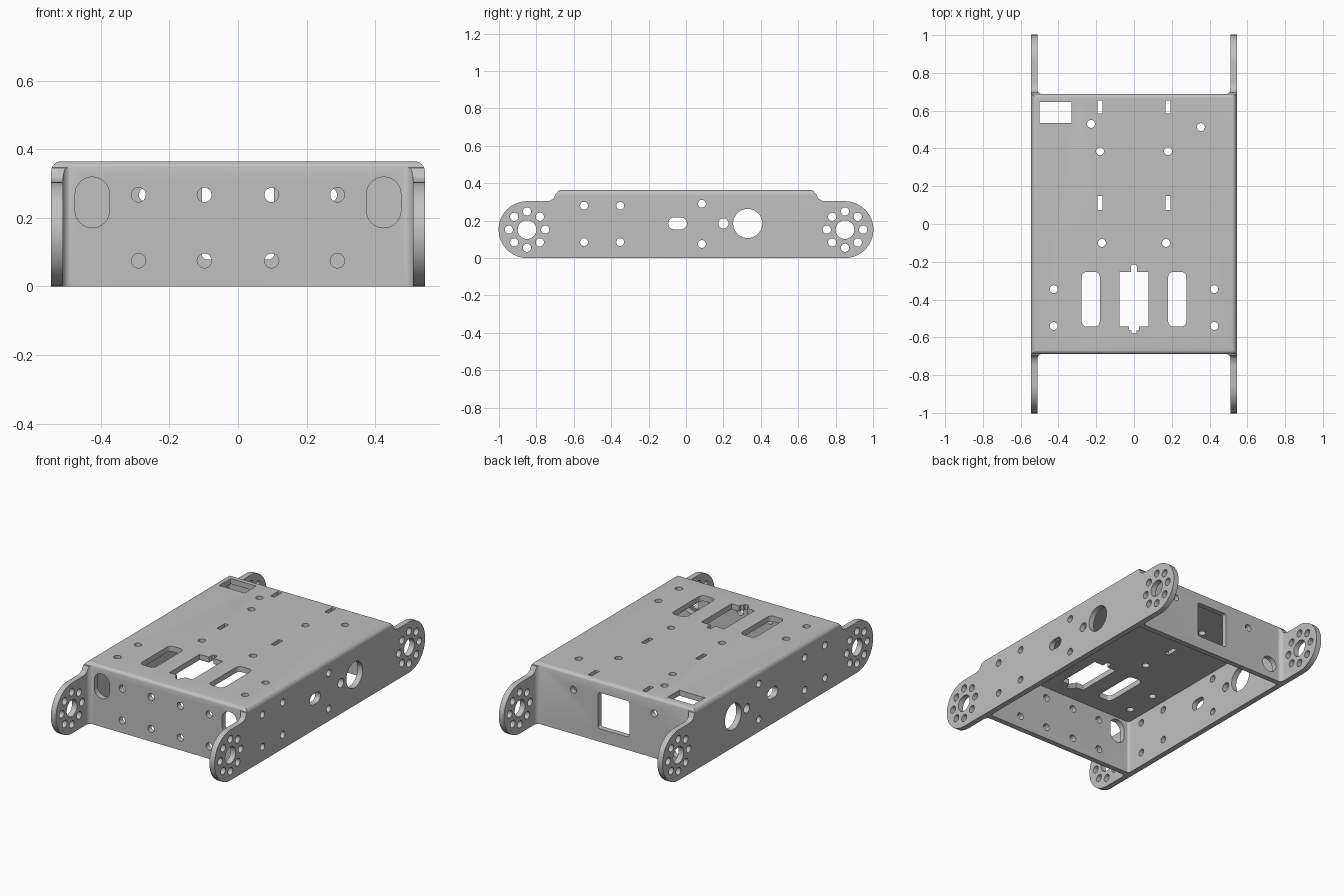
import bpy, bmesh
from math import sin, cos, pi, radians
from mathutils import Vector

cube = bpy.data.objects.get("Cube")
if cube:
    bpy.data.objects.remove(cube, do_unlink=True)

steel = bpy.data.materials.new("brushed grey metal")
steel.use_nodes = True
grey = (0.53, 0.53, 0.53, 1)
steel.diffuse_color = grey
steel.node_tree.nodes["Principled BSDF"].inputs["Base Color"].default_value = grey

# Main dimensions
HALF_W, INNER_W = 0.545, 0.511
PANEL_Y, INNER_Y = 0.688, 0.655
TOP, CEILING = 0.365, 0.332
HUB_Y, HUB_Z = 0.85, 0.152
HOLE = 0.021


def arc(cx, cy, r, start, end, n=8):
    steps = [radians(start + (end - start) * i / n) for i in range(n + 1)]
    return [(cx + r * cos(a), cy + r * sin(a)) for a in steps]


def rounded(cx, cy, w, h, r):
    x, y = w / 2 - r, h / 2 - r
    pts = []
    for i, (sx, sy) in enumerate(((1, 1), (-1, 1), (-1, -1), (1, -1))):
        pts += arc(cx + sx * x, cy + sy * y, r, 90 * i, 90 * i + 90)
    return [p for i, p in enumerate(pts)
            if (Vector(p) - Vector(pts[i - 1])).length > 1e-5]


def circle(cx, cy, r=HOLE, n=32):
    return arc(cx, cy, r, 0, 360, n)[:-1]


def rect(cx, cy, w, h):
    return [(cx + sx * w / 2, cy + sy * h / 2)
            for sx, sy in ((-1, -1), (1, -1), (1, 1), (-1, 1))]


def prism(bm, pts, axis, lo, hi):
    """Extrude a flat outline along one axis."""
    place = {"X": lambda u, v, d: (d, u, v),
             "Y": lambda u, v, d: (u, d, v),
             "Z": lambda u, v, d: (u, v, d)}[axis]
    ends = [[bm.verts.new(place(u, v, d)) for u, v in pts] for d in (lo, hi)]
    faces = [bm.faces.new(e) for e in ends]
    for i in range(len(pts)):
        faces.append(bm.faces.new((ends[0][i - 1], ends[0][i], ends[1][i], ends[1][i - 1])))
    bmesh.ops.recalc_face_normals(bm, faces=faces)


def make(name, prisms):
    bm = bmesh.new()
    for p in prisms:
        prism(bm, *p)
    mesh = bpy.data.meshes.new(name)
    bm.to_mesh(mesh)
    bm.free()
    mesh.materials.append(steel)
    obj = bpy.data.objects.new(name, mesh)
    bpy.context.collection.objects.link(obj)
    return obj


def combine(obj, operation, prisms):
    cutter = make("cutter", prisms)
    cutter.hide_render = True
    mod = obj.modifiers.new("cut", "BOOLEAN")
    mod.operation, mod.object, mod.solver = operation, cutter, "EXACT"
    bpy.context.view_layer.objects.active = obj
    bpy.ops.object.modifier_apply(modifier=mod.name)
    bpy.data.objects.remove(cutter, do_unlink=True)


def smooth(obj):
    bpy.ops.object.select_all(action="DESELECT")
    obj.select_set(True)
    bpy.context.view_layer.objects.active = obj
    bpy.ops.object.shade_smooth_by_angle(angle=radians(30))


# Chassis: side outline crossed with a rounded-top section
half = arc(HUB_Y, HUB_Z, HUB_Z, -90, 90, 24)
half += [(0.75, 0.304), (0.725, 0.307), (0.708, 0.318), (0.695, 0.345)]
half += arc(0.665, 0.34, 0.025, 15, 90, 6)
outline = half + [(-y, z) for y, z in reversed(half)]
chassis = make("chassis", [(outline, "X", -HALF_W, HALF_W)])
r = 0.03
section = [(-HALF_W, -0.1), (HALF_W, -0.1)]
section += arc(HALF_W - r, TOP - r, r, 0, 90) + arc(r - HALF_W, TOP - r, r, 90, 180)
combine(chassis, "INTERSECT", [(section, "Y", -1.2, 1.2)])

# Open underside and the gaps between the wheel arms
combine(chassis, "DIFFERENCE",
        [(rounded(0, 0, 2 * INNER_W, 2 * INNER_Y, 0.015), "Z", -0.1, CEILING)]
        + [(rounded(0, s * (PANEL_Y + 0.4), 2 * INNER_W, 0.8, 0.025), "Z", -0.1, 0.5)
           for s in (-1, 1)])

# Deck openings
deck = [rect(-0.415, 0.59, 0.17, 0.11)]
deck += [circle(x, y) for x, y in ((-0.228, 0.53), (0.354, 0.513))]
for s in (-1, 1):
    deck += [rect(s * 0.18, 0.62, 0.026, 0.07), rect(s * 0.18, 0.112, 0.026, 0.075)]
    deck += [circle(s * 0.18, 0.385), circle(s * 0.17, -0.1)]
    deck += [circle(s * 0.425, y) for y in (-0.345, -0.54)]
    deck.append(rounded(s * 0.229, -0.398, 0.096, 0.29, 0.028))
notch = [(0.014, -0.58), (0.014, -0.565), (0.027, -0.56), (0.027, -0.543),
         (0.077, -0.543), (0.077, -0.255), (0.016, -0.255), (0.016, -0.225), (0.008, -0.214)]
deck.append(notch + [(-x, y) for x, y in reversed(notch)])
combine(chassis, "DIFFERENCE", [(p, "Z", 0.325, 0.45) for p in deck])

# Front and back panel openings
front = [circle(x, z) for x in (-0.29, -0.098, 0.098, 0.29) for z in (0.075, 0.267)]
front += [rounded(s * 0.425, 0.245, 0.1, 0.148, 0.0499) for s in (-1, 1)]
back = [rounded(0, 0.187, 0.21, 0.217, 0.015), circle(-0.425, 0.09, 0.048)]
back += [circle(s * 0.268, 0.267) for s in (-1, 1)]
combine(chassis, "DIFFERENCE",
        [(p, "Y", -0.8, -0.64) for p in front] + [(p, "Y", 0.64, 0.8) for p in back])

# Side wall openings and wheel hub bolt circles
side = [circle(0.33, 0.185, 0.078, 48), circle(0.2, 0.185, 0.027),
        rounded(-0.045, 0.185, 0.1, 0.064, 0.0319)]
side += [circle(0.085, z) for z in (0.075, 0.29)]
side += [circle(y, z) for y in (-0.545, -0.352) for z in (0.085, 0.28)]
for s in (-1, 1):
    side.append(circle(s * HUB_Y, HUB_Z, 0.05))
    side += [circle(s * HUB_Y + u, HUB_Z + v, 0.022, 24) for u, v in circle(0, 0, 0.097, 8)]
combine(chassis, "DIFFERENCE",
        [(p, "X", lo, lo + 0.15) for lo in (-0.65, 0.5) for p in side])
smooth(chassis)

# Corner bracket: two legs with a nut on each
leg, thick = 0.12, 0.018
bracket = make("corner_bracket", [
    ([(0, 0), (leg, 0), (leg, -thick), (thick, -thick), (thick, -leg), (0, -leg)],
     "Y", -0.052, 0.052)])
combine(bracket, "UNION", [(circle(0, -0.062, 0.038, 6), "X", 0.01, 0.04),
                           (circle(0.08, 0, 0.038, 6), "Z", -0.04, -0.01)])
combine(bracket, "DIFFERENCE", [(circle(0, -0.06, 0.024, 24), "X", -0.1, 0.2),
                                (circle(0.084, 0, 0.024, 24), "Z", -0.025, 0.1),
                                (circle(0.084, 0, 0.018, 24), "Z", -0.2, -0.02)])
smooth(bracket)

# Place brackets along the front panel and both side walls
spots = [(x, -INNER_Y, 90) for x in (-0.29, -0.098, 0.098, 0.29)]
spots += [(s * INNER_W, y, 90 + 90 * s) for s in (-1, 1) for y in (-0.54, -0.348)]
for i, (x, y, turn) in enumerate(spots):
    obj = bracket if i == 0 else bracket.copy()
    if i:
        bpy.context.collection.objects.link(obj)
    obj.name = f"corner_bracket_{i + 1}"
    obj.location = (x, y, CEILING)
    obj.rotation_euler = (0, 0, radians(turn))
